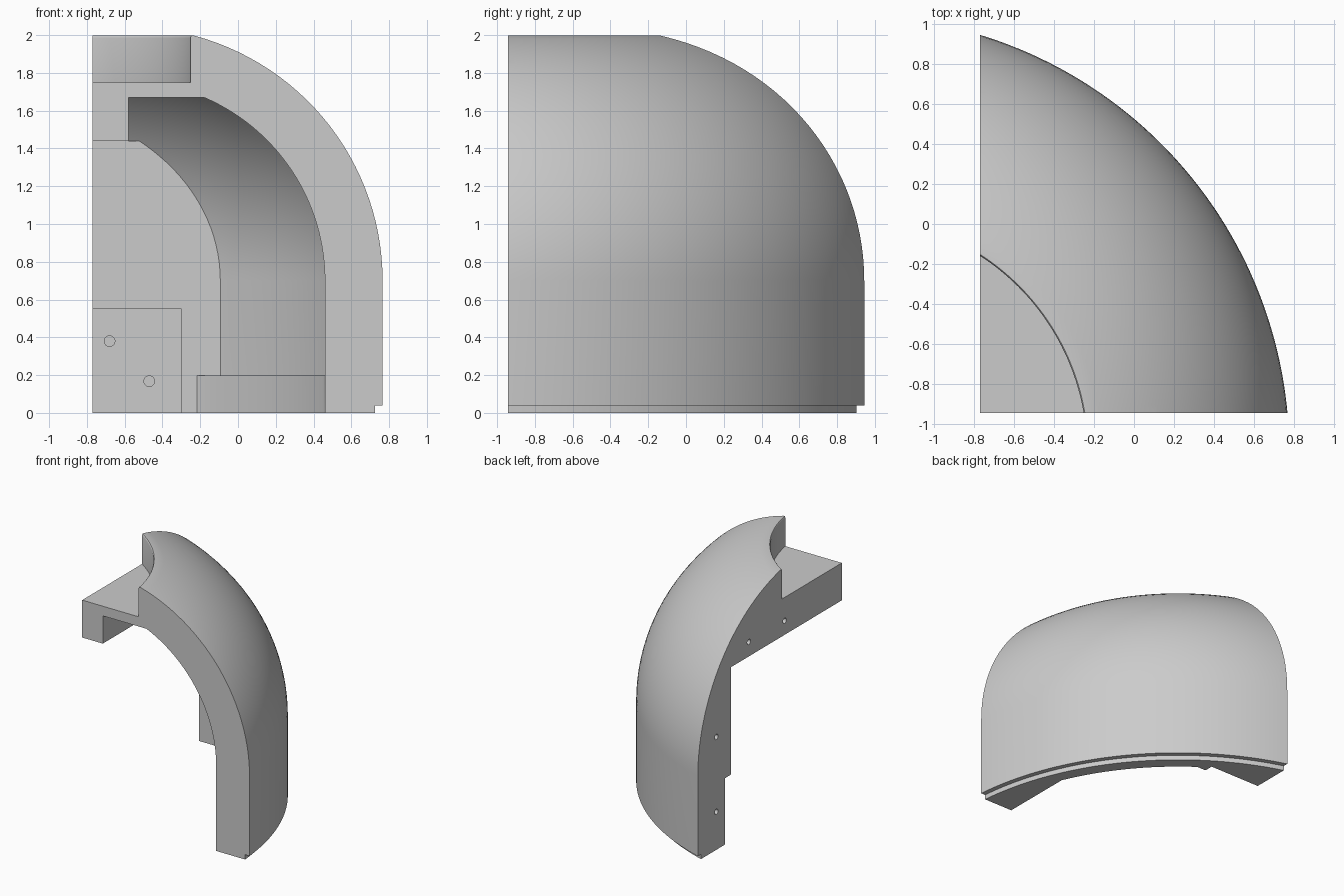
import bpy, bmesh, math
from mathutils import Vector, Matrix

if "Cube" in bpy.data.objects:
    bpy.data.objects.remove(bpy.data.objects["Cube"])

CX, CY = -1.406, -1.142          # vertical axis of the dome
X0, Y0 = -0.769, -0.942          # the two flat cut planes
R, RHO, ZS = 2.181, 1.345, 0.70  # wall radius, shoulder radius, shoulder start
YB = .51                         # inner face of the back flange


def finish(bm, name):
    bmesh.ops.recalc_face_normals(bm, faces=bm.faces)
    me = bpy.data.meshes.new(name)
    bm.to_mesh(me)
    bm.free()
    ob = bpy.data.objects.new(name, me)
    bpy.context.collection.objects.link(ob)
    return ob


def lathe(name, profile, steps=240):
    """Closed solid of revolution; profile starts and ends on the axis."""
    bm = bmesh.new()
    vs = [bm.verts.new((CX + r, CY, z)) for r, z in profile]
    es = [bm.edges.new(p) for p in zip(vs, vs[1:])]
    bmesh.ops.spin(bm, geom=vs + es, cent=(CX, CY, 0), axis=(0, 0, 1),
                   angle=2 * math.pi, steps=steps, use_merge=False)
    bmesh.ops.remove_doubles(bm, verts=bm.verts, dist=1e-4)
    return finish(bm, name)


def box(name, lo, hi):
    bm = bmesh.new()
    bmesh.ops.create_cube(bm, size=1)
    for v in bm.verts:
        v.co = Vector([lo[i] + (v.co[i] + .5) * (hi[i] - lo[i]) for i in range(3)])
    return finish(bm, name)


def prism(name, profile, y0, y1):
    """Outline in x and z, extruded along y."""
    bm = bmesh.new()
    face = bm.faces.new([bm.verts.new((x, y0, z)) for x, z in profile])
    ext = bmesh.ops.extrude_face_region(bm, geom=[face])
    bmesh.ops.translate(bm, vec=(0, y1 - y0, 0),
                        verts=[g for g in ext["geom"] if isinstance(g, bmesh.types.BMVert)])
    return finish(bm, name)


def peg(name, pos, axis, radius, depth):
    bm = bmesh.new()
    rot = Matrix.Rotation(math.pi / 2, 4, axis)
    bmesh.ops.create_cone(bm, cap_ends=True, segments=32, radius1=radius,
                          radius2=radius, depth=depth,
                          matrix=Matrix.Translation(pos) @ rot)
    return finish(bm, name)


def combine(ob, other, op):
    m = ob.modifiers.new("cut", 'BOOLEAN')
    m.operation, m.object, m.solver = op, other, 'EXACT'
    dg = bpy.context.evaluated_depsgraph_get()
    me = bpy.data.meshes.new_from_object(ob.evaluated_get(dg))
    ob.modifiers.clear()
    ob.data = me
    bpy.data.objects.remove(other)


def arc(cx, rho, ztop, n=28):
    """Shoulder arc from vertical wall up to height ztop."""
    end = math.asin((ztop - ZS) / rho)
    return [(cx + rho * math.cos(end * i / n), ZS + rho * math.sin(end * i / n))
            for i in range(n + 1)]


# outer dome with bottom step and sunken top disc
shell = lathe("dome_shell_section",
              [(0, 0), (R - .04, 0), (R - .04, .04), (R, .04)]
              + arc(R - RHO, RHO, 1.998)
              + [(1.178, 1.998), (1.174, 1.993), (1.172, 1.985), (1.172, 1.75), (0, 1.75)])
combine(shell, box("wedge", (X0, Y0, -.5), (2, 2, 2.5)), 'INTERSECT')

# upper cavity: thin inner dome, limited by front, left and back flanges
T = .071
upper = lathe("upper_cavity", [(0, .197), (R - T, .197)]
              + arc(R - RHO, RHO - T, 1.80) + [(0, 1.80)])
opening = [(-1, -.2), (.46, -.2)] + arc(.46 - 1.055, 1.055, 1.67) \
    + [(-.58, 1.67), (-.58, 1.44), (-1, 1.44)]
combine(upper, prism("flange_opening", opening, -1.1, 1.3), 'INTERSECT')
combine(upper, box("back_flange", (-1.5, YB, -.5), (1, 2, 1.44)), 'DIFFERENCE')
combine(shell, upper, 'DIFFERENCE')

# lower cavity: smaller radius leaves a ledge along the foot
lower = lathe("lower_cavity", [(0, -.1), (R - .146, -.1), (R - .146, .4), (0, .4)], 236)
combine(lower, box("lower_opening", (-1, -1.1, -.5), (.46, YB, 1)), 'INTERSECT')
combine(shell, lower, 'DIFFERENCE')

# shallow rectangular recess on the inner back wall
combine(shell, box("recess", (-1, .4, -.2), (-.30, .585, .55)), 'DIFFERENCE')

# pin holes: two in the recess, four in the left cut face
for x, z in [(-.68, .38), (-.47, .168)]:
    combine(shell, peg("pin", (x, .585, z), 'X', .028, .16), 'DIFFERENCE')
for y, z in [(.275, 1.56), (-.193, 1.557), (.70, .935), (.70, .315)]:
    combine(shell, peg("pin", (X0, y, z), 'Y', .022, .16), 'DIFFERENCE')

# single grey colour
grey = bpy.data.materials.new("light_grey")
grey.diffuse_color = (.6, .6, .6, 1)
grey.use_nodes = True
grey.node_tree.nodes["Principled BSDF"].inputs["Base Color"].default_value = grey.diffuse_color
shell.data.materials.clear()
shell.data.materials.append(grey)
for p in shell.data.polygons:
    p.material_index = 0

bpy.context.view_layer.objects.active = shell
shell.select_set(True)
bpy.ops.object.shade_smooth_by_angle(angle=math.radians(25))
